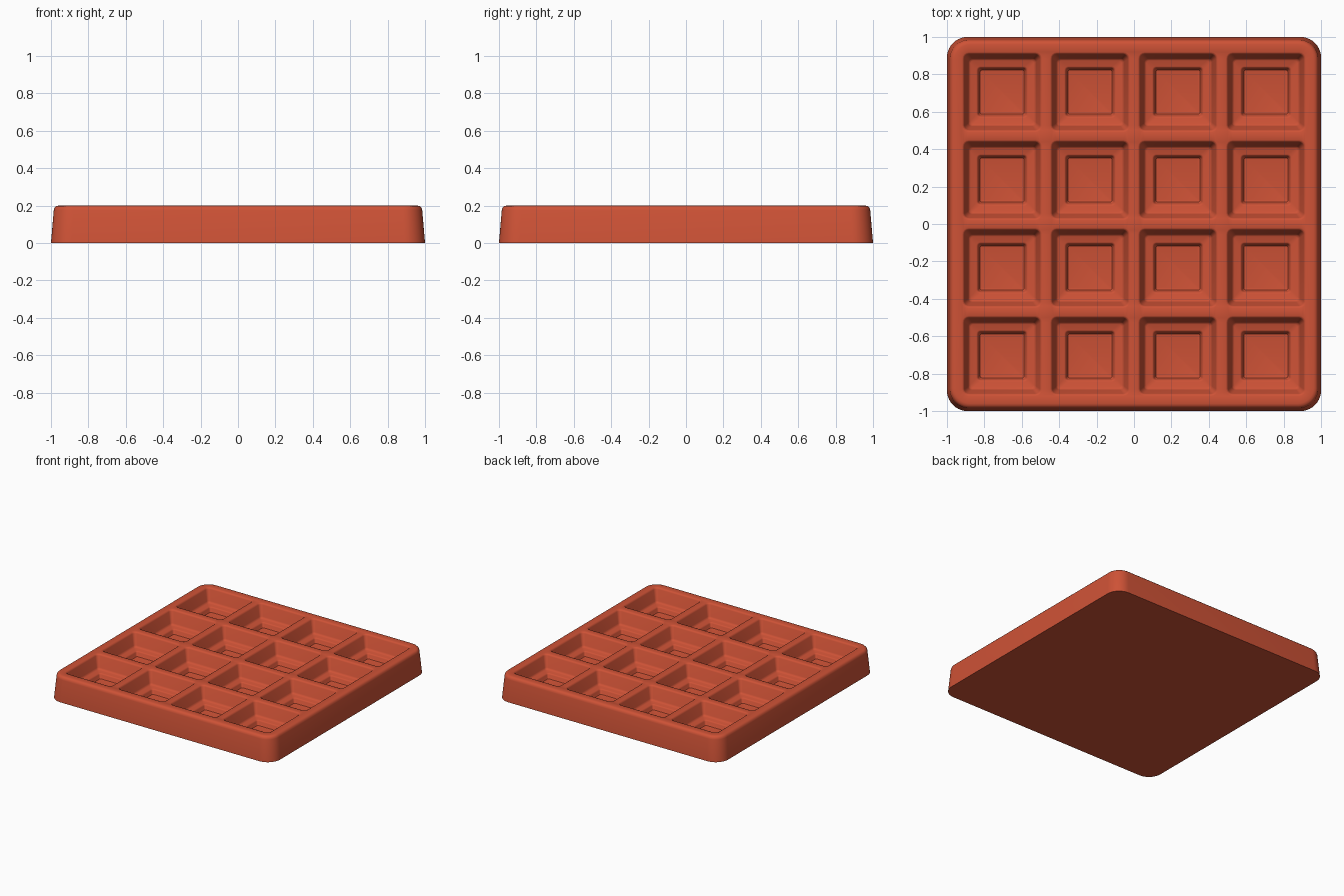
import bpy, bmesh, math

cube = bpy.data.objects.get("Cube")
if cube:
    bpy.data.objects.remove(cube)

TOP = 0.2
PITCH = 0.47

mat = bpy.data.materials.new("brick red")
mat.use_nodes = True
color = (0.62, 0.085, 0.037, 1)
mat.diffuse_color = color
mat.node_tree.nodes["Principled BSDF"].inputs["Base Color"].default_value = color

bm = bmesh.new()


def ring(cx, cy, half, radius, z, steps):
    """Rounded square loop of vertices."""
    verts = []
    for corner in range(4):
        for i in range(steps + 1):
            a = math.pi / 2 * (corner + i / steps)
            mid = math.pi / 2 * corner + math.pi / 4
            sx, sy = math.copysign(1, math.cos(mid)), math.copysign(1, math.sin(mid))
            verts.append(bm.verts.new((cx + sx * (half - radius) + radius * math.cos(a),
                                       cy + sy * (half - radius) + radius * math.sin(a), z)))
    return verts


def skin(cx, cy, profile, steps):
    """Join rounded square loops given as (half width, corner radius, height)."""
    rings = [ring(cx, cy, h, r, z, steps) for h, r, z in profile]
    for a, b in zip(rings, rings[1:]):
        n = len(a)
        for i in range(n):
            j = (i + 1) % n
            bm.faces.new((a[i], a[j], b[j], b[i]))
    return rings


def loop_edges(verts):
    return [bm.edges.get((v, verts[(i + 1) % len(verts)])) for i, v in enumerate(verts)]


# Tapered outer wall with a rounded rim and a flat base
outer = [(1.0, 0.11, 0), (0.985, 0.105, 0.175), (0.981, 0.101, 0.188),
         (0.972, 0.094, 0.197), (0.96, 0.085, TOP)]
shell = skin(0, 0, outer, 10)
bm.faces.new(reversed(shell[0]))
rim = loop_edges(shell[-1])

# Sixteen stepped pockets, each a sloped well with a smaller recess in its floor
pocket = [(0.214, 0.035, TOP), (0.207, 0.029, 0.197), (0.202, 0.026, 0.188),
          (0.182, 0.02, 0.105), (0.177, 0.018, 0.095), (0.168, 0.015, 0.09),
          (0.138, 0.02, 0.09), (0.132, 0.017, 0.087), (0.128, 0.015, 0.08),
          (0.122, 0.013, 0.058), (0.118, 0.011, 0.052), (0.11, 0.01, 0.05)]
for ix in range(4):
    for iy in range(4):
        well = skin((ix - 1.5) * PITCH, (iy - 1.5) * PITCH, pocket, 4)
        bm.faces.new(well[-1])
        rim += loop_edges(well[0])

# Flat top lattice between the rim and the pockets
bmesh.ops.triangle_fill(bm, edges=rim, use_beauty=True, normal=(0, 0, 1))
bmesh.ops.recalc_face_normals(bm, faces=bm.faces)

mesh = bpy.data.meshes.new("waffle_tray")
bm.to_mesh(mesh)
bm.free()
mesh.materials.append(mat)
tray = bpy.data.objects.new("waffle_tray", mesh)
bpy.context.collection.objects.link(tray)
bpy.context.view_layer.objects.active = tray
tray.select_set(True)
bpy.ops.object.shade_smooth_by_angle(angle=math.radians(40))
